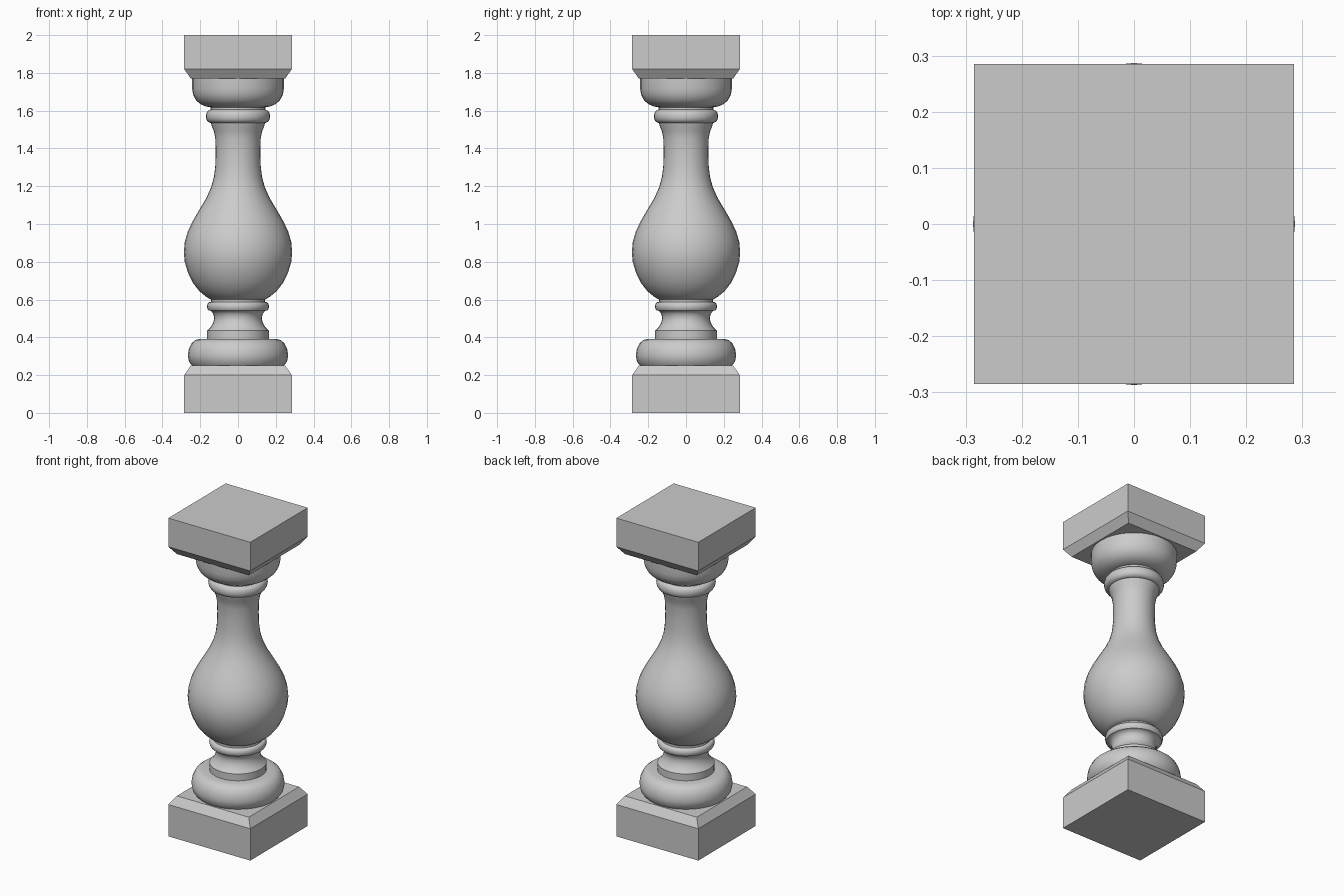
import bpy, bmesh
from math import cos, sin, pi, radians

if "Cube" in bpy.data.objects:
    bpy.data.objects.remove(bpy.data.objects["Cube"])

SEGMENTS = 32


def finish(name, bm, smooth):
    bmesh.ops.recalc_face_normals(bm, faces=bm.faces)
    mesh = bpy.data.meshes.new(name)
    bm.to_mesh(mesh)
    bm.free()
    obj = bpy.data.objects.new(name, mesh)
    bpy.context.collection.objects.link(obj)
    if smooth:
        bpy.ops.object.select_all(action='DESELECT')
        obj.select_set(True)
        bpy.context.view_layer.objects.active = obj
        bpy.ops.object.shade_smooth_by_angle(angle=radians(40))
    return obj


def loft(name, rings, smooth):
    """Skin a stack of closed rings and cap both ends."""
    bm = bmesh.new()
    loops = [[bm.verts.new(p) for p in ring] for ring in rings]
    n = len(loops[0])
    for a, b in zip(loops, loops[1:]):
        for i in range(n):
            j = (i + 1) % n
            bm.faces.new((a[i], a[j], b[j], b[i]))
    bm.faces.new(loops[0])
    bm.faces.new(loops[-1])
    return finish(name, bm, smooth)


def square_block(name, profile):
    rings = [[(sx * h, sy * h, z) for sx, sy in ((-1, -1), (1, -1), (1, 1), (-1, 1))]
             for h, z in profile]
    return loft(name, rings, False)


def turned(name, profile):
    angles = [2 * pi * i / SEGMENTS for i in range(SEGMENTS)]
    return loft(name, [[(r * cos(a), r * sin(a), z) for a in angles] for r, z in profile], True)


def bead(z0, z1, inner, outer, steps=6):
    """Half-round moulding between two heights."""
    return [(inner + (outer - inner) * sin(pi * i / steps),
             (z0 + z1) / 2 - (z1 - z0) / 2 * cos(pi * i / steps)) for i in range(steps + 1)]


# Square base and cap with chamfered inner edges
square_block("base_block", [(0.285, 0), (0.285, 0.2), (0.25, 0.25)])
square_block("cap_block", [(0.25, 1.77), (0.285, 1.82), (0.285, 2.0)])

# Cushion moulding on the base
turned("base_cushion", [(0.243, 0.25), (0.26, 0.272), (0.266, 0.305), (0.26, 0.34),
                        (0.245, 0.37), (0.225, 0.386), (0.2, 0.392), (0.15, 0.392)])

# Foot: fillet, cove and lower bead
turned("foot", [(0.163, 0.39), (0.163, 0.435), (0.146, 0.452), (0.132, 0.475),
                (0.126, 0.5), (0.13, 0.523), (0.143, 0.54)]
       + bead(0.54, 0.587, 0.15, 0.164)[1:] + [(0.143, 0.588), (0.143, 0.602)])

# Pear-shaped body and neck
turned("body", [(0.143, 0.6), (0.168, 0.614), (0.205, 0.645), (0.24, 0.69), (0.266, 0.745),
                (0.282, 0.8), (0.287, 0.85), (0.282, 0.905), (0.266, 0.96), (0.24, 1.015),
                (0.205, 1.075), (0.169, 1.135), (0.142, 1.195), (0.127, 1.25), (0.12, 1.31),
                (0.118, 1.38), (0.12, 1.45), (0.127, 1.49), (0.138, 1.515), (0.144, 1.537)])

# Upper bead and short collar
turned("collar", [(0.144, 1.535)] + bead(1.537, 1.603, 0.15, 0.17) + [(0.145, 1.605), (0.145, 1.62)])

# Bowl under the cap
turned("bowl", [(0.145, 1.618), (0.17, 1.622), (0.198, 1.634), (0.222, 1.655),
                (0.237, 1.683), (0.243, 1.715), (0.243, 1.77)])
